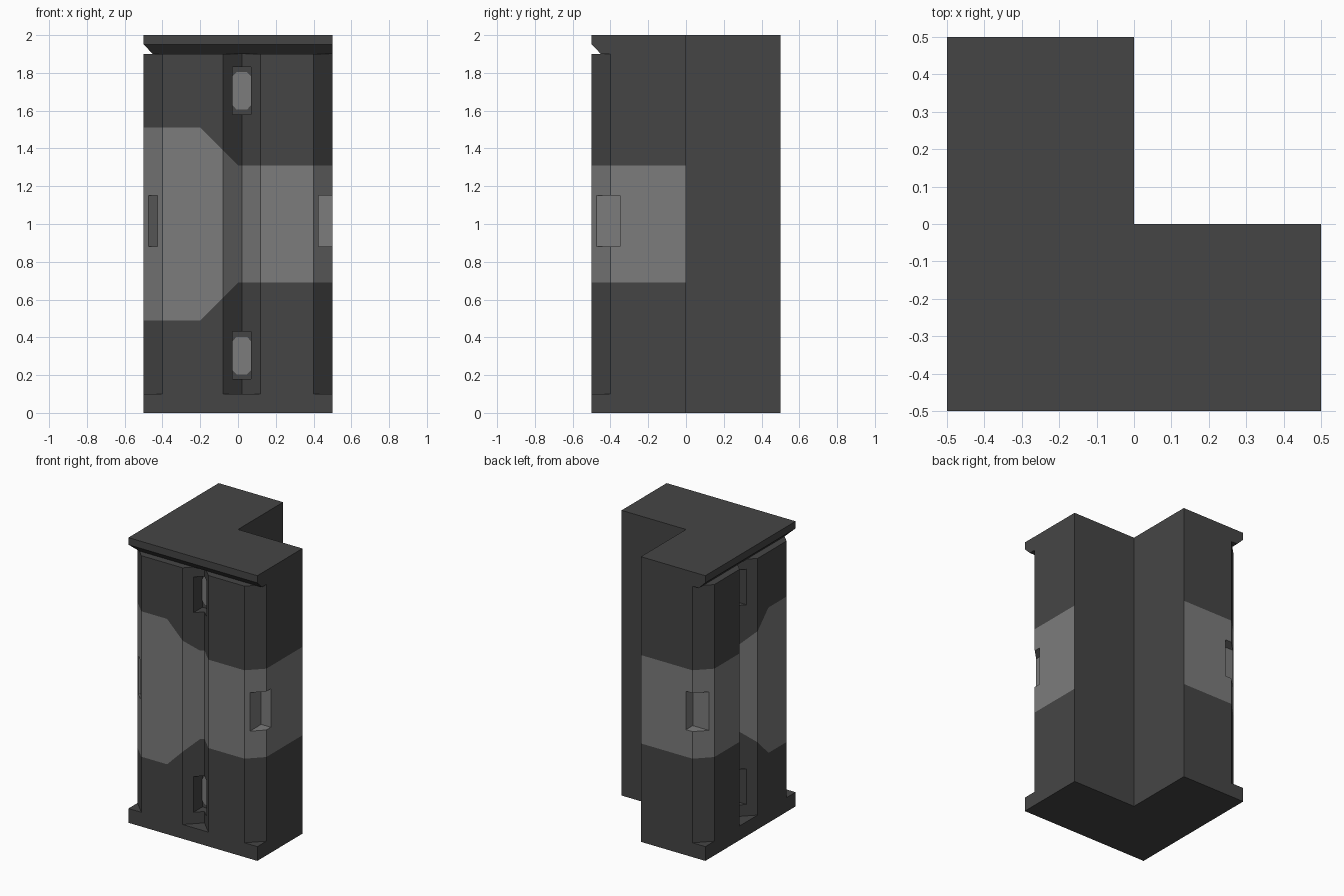
import bpy, bmesh
from mathutils import Vector

if "Cube" in bpy.data.objects:
    bpy.data.objects.remove(bpy.data.objects["Cube"])


def material(name, v):
    m = bpy.data.materials.new(name)
    m.diffuse_color = (v, v, v, 1)
    m.use_nodes = True
    m.node_tree.nodes["Principled BSDF"].inputs["Base Color"].default_value = m.diffuse_color
    return m


DARK = material("dark grey", 0.06)
LIGHT = material("light grey", 0.2)


def prism(name, base, offset, mats=(DARK,)):
    """Extrude a planar polygon (3D points) along an offset vector."""
    bm = bmesh.new()
    lo = [bm.verts.new(p) for p in base]
    hi = [bm.verts.new(Vector(p) + Vector(offset)) for p in base]
    bm.faces.new(lo)
    bm.faces.new(hi)
    n = len(lo)
    for i in range(n):
        j = (i + 1) % n
        bm.faces.new((lo[i], lo[j], hi[j], hi[i]))
    bmesh.ops.recalc_face_normals(bm, faces=bm.faces)
    me = bpy.data.meshes.new(name)
    bm.to_mesh(me)
    bm.free()
    for m in mats:
        me.materials.append(m)
    ob = bpy.data.objects.new(name, me)
    bpy.context.collection.objects.link(ob)
    return ob


def swap(p):
    # mirror across the diagonal of the corner: front side <-> left side
    return (p[1], p[0], p[2])


def upright(pts, z0, z1):
    return [(x, y, z0) for x, y in pts], (0, 0, z1 - z0)


def rect(x0, x1, y0, y1):
    return [(x0, y0), (x1, y0), (x1, y1), (x0, y1)]


# L-shaped corner block
wall = prism("corner_wall", *upright(
    [(-.5, -.5), (.5, -.5), (.5, 0), (0, 0), (0, .5), (-.5, .5)], 0, 2), mats=(DARK, LIGHT))

# Cuts on the front, repeated on the left side
side_cuts = [
    upright([(-.18, -.6), (.22, -.6), (.02, -.4)], .1, 1.9),      # V groove
    upright([(.3, -.6), (.6, -.6), (.6, -.3)], .1, 1.9),          # end chamfer
    upright(rect(-.03, .07, -.6, -.35), .18, .43),                # lower slot
    upright(rect(-.03, .07, -.6, -.35), 1.58, 1.83),              # upper slot
    upright(rect(.425, .6, -.6, -.35), .88, 1.15),                # end slot
    ([(-.7, -.55, 2.0), (-.7, -.45, 1.9), (-.7, -.55, 1.9)], (1.4, 0, 0)),  # cornice notch
]
cuts = list(side_cuts)
cuts += [([swap(p) for p in pts], swap(off)) for pts, off in side_cuts]
# Outer corner chamfer and its diagonal slot
cuts.append(upright([(-.3, -.6), (-.6, -.6), (-.6, -.3)], .1, 1.9))
cuts.append(upright([(-.575, -.525), (-.525, -.575), (-.355, -.405), (-.405, -.355)], .88, 1.15))

cutters = []
for pts, off in cuts:
    c = prism("cutter", pts, off)
    c.hide_render = True
    cutters.append(c)
    mod = wall.modifiers.new("cut", 'BOOLEAN')
    mod.operation = 'DIFFERENCE'
    mod.solver = 'EXACT'
    mod.object = c

bpy.context.view_layer.update()
deps = bpy.context.evaluated_depsgraph_get()
bm = bmesh.new()
bm.from_mesh(wall.evaluated_get(deps).to_mesh())
wall.modifiers.clear()
for c in cutters:
    bpy.data.objects.remove(c)

# Painted band: split faces along its outline, then colour by rule
bmesh.ops.triangulate(bm, faces=bm.faces[:])
planes = [((0, 0, 1 + h), (0, 0, 1)) for h in (-.51, -.31, .31, .51)]
for s in (1, -1):
    planes += [((0, 0, 1 + .31 * s), (s, 0, 1)), ((0, 0, 1 + .31 * s), (0, s, 1))]
for d in (0, -.2):
    planes += [((d, 0, 0), (1, 0, 0)), ((0, d, 0), (0, 1, 0))]
for co, no in planes:
    bmesh.ops.bisect_plane(bm, geom=bm.verts[:] + bm.edges[:] + bm.faces[:],
                           plane_co=co, plane_no=Vector(no).normalized(), dist=1e-5)
bm.normal_update()
for f in bm.faces:
    c, n = f.calc_center_median(), f.normal
    s = max(c.x, c.y)
    half = .51 if s < -.2 else .31 if s > 0 else .31 - s
    inner = (n.y > .9 and abs(c.y) < .01) or (n.x > .9 and abs(c.x) < .01)
    f.material_index = 1 if abs(c.z - 1) < half and not inner else 0
    f.smooth = False
bm.to_mesh(wall.data)
bm.free()

# Light panels on the floors of the groove slots
for zc, label in ((.303, "lower"), (1.705, "upper")):
    pts = [(.02 + a * .05, -.35, zc + b * .1) for a, b in
           ((-1, -.75), (-.55, -1), (.55, -1), (1, -.75),
            (1, .75), (.55, 1), (-.55, 1), (-1, .75))]
    prism(label + "_front_light", pts, (0, -.004, 0), (LIGHT,))
    prism(label + "_left_light", [swap(p) for p in pts], (-.004, 0, 0), (LIGHT,))
